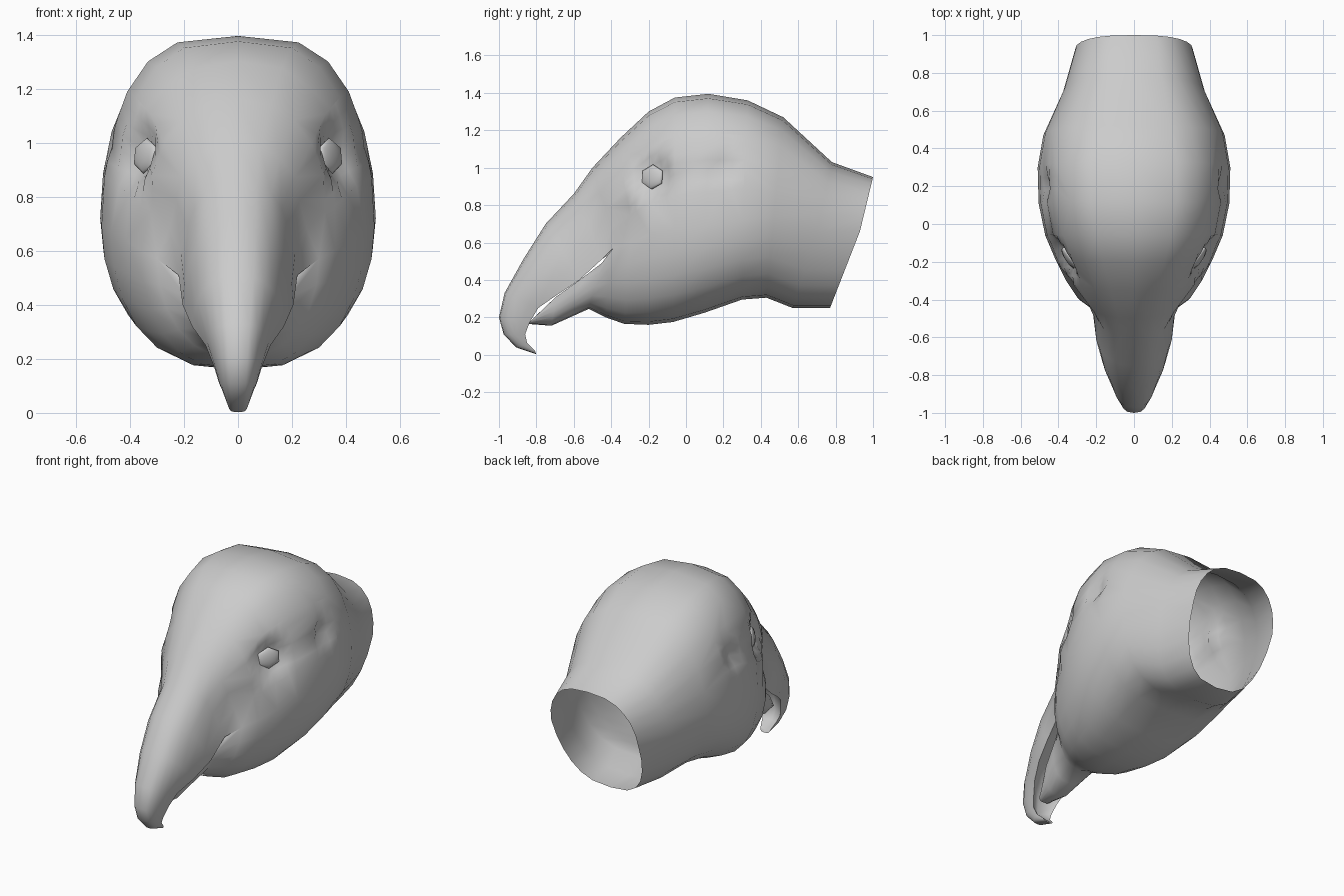
import bpy, bmesh, math
from mathutils import Vector

cube = bpy.data.objects.get("Cube")
if cube:
    bpy.data.objects.remove(cube)

grey = bpy.data.materials.new("plain_grey")
grey.use_nodes = True
grey.diffuse_color = (0.6, 0.6, 0.6, 1)
grey.node_tree.nodes["Principled BSDF"].inputs["Base Color"].default_value = (0.6, 0.6, 0.6, 1)

HALF = 6            # segments from crown to mouth line, and again down to the throat
bm = bmesh.new()


def point(x, y, z):
    return bm.verts.new((x, y, z))


def arc(a, b, width, power, upper):
    """Quarter section from a=(y, z) to b: crown to edge, or edge to chin."""
    row = []
    for i in range(HALF + 1):
        t = math.pi / 2 * i / HALF
        f = 1 - math.cos(t) if upper else math.sin(t)
        s = math.sin(t) if upper else math.cos(t)
        x = width * max(s, 0) ** power if 0 < i < HALF or (i == 0) != upper else 0
        row.append(point(x, a[0] + (b[0] - a[0]) * f, a[1] + (b[1] - a[1]) * f))
    return row


def skin(rows):
    for r0, r1 in zip(rows, rows[1:]):
        for i in range(len(r0) - 1):
            bm.faces.new((r0[i], r0[i + 1], r1[i + 1], r1[i]))


# Skull and neck stations: crown, side, throat (y, z), half width, upper and lower roundness
skull = [
    ((1.00, .95), (.93, .66), (.77, .25), .31, .72, .68),
    ((.78, 1.03), (.70, .66), (.57, .25), .375, .70, .68),
    ((.52, 1.27), (.47, .74), (.43, .305), .48, .66, .65),
    ((.33, 1.36), (.30, .72), (.30, .295), .51, .60, .63),
    ((.12, 1.395), (.11, .69), (.10, .225), .505, .60, .63),
    ((-.06, 1.375), (-.06, .67), (-.07, .175), .47, .64, .65),
    ((-.20, 1.30), (-.19, .64), (-.20, .16), .415, .70, .68),
    ((-.35, 1.16), (-.30, .60), (-.33, .165), .36, .80, .74),
    ((-.50, 1.00), (-.39, .57), (-.43, .20), .30, .95, .9),
]
rows = []
for crown, side, throat, w, p_up, p_low in skull:
    top = arc(crown, side, w, p_up, True)
    low = arc(side, throat, w, p_low, False)
    bm.verts.remove(low[0])
    rows.append(top + low[1:])
skin(rows)
mouth_centre = point(0, -.36, .57)


def mandible(first, stations, upper, depth):
    """Outer shell plus a hollowed inner face, closed at the tip."""
    shell, inner = [first], [mouth_centre]
    for a, b, w, p in stations:
        shell.append(arc(a, b, w, p, upper))
        edge, far = (b, a) if upper else (a, b)
        inner.append(point(0, edge[0] + (far[0] - edge[0]) * depth,
                           edge[1] + (far[1] - edge[1]) * depth))
    skin(shell)
    e = -1 if upper else 0
    for j in range(len(shell) - 1):
        bm.faces.new((shell[j][e], inner[j], inner[j + 1], shell[j + 1][e]))
    bm.faces.new(shell[-1] + [inner[-1]])


# Upper beak, hooked at the tip
mandible(rows[-1][:HALF + 1], [
    ((-.60, .86), (-.45, .51), .22, .85),
    ((-.75, .70), (-.57, .40), .205, .85),
    ((-.87, .51), (-.69, .32), .17, .8),
    ((-.97, .33), (-.79, .25), .12, .75),
    ((-1.0, .20), (-.835, .175), .09, .7),
    ((-.975, .11), (-.86, .11), .07, .65),
    ((-.91, .04), (-.85, .065), .05, .65),
    ((-.80, .003), (-.81, .025), .035, .6)], True, .4)

# Lower jaw, narrower than the beak and tucked up inside it
mandible(rows[-1][HALF:], [
    ((-.45, .49), (-.52, .245), .195, .8),
    ((-.575, .395), (-.62, .20), .15, .8),
    ((-.695, .31), (-.72, .155), .11, .75),
    ((-.82, .19), (-.85, .165), .05, .7)], False, .25)

# Refine the mesh around the eye and ear, then press in the hollows
EYE, EAR, LORE = Vector((-.18, .95)), Vector((.19, 1.0)), Vector((-.40, .74))


def near(co, spot, radius):
    return (Vector((co.y, co.z)) - spot).length < radius


edges = {e for f in bm.faces for e in f.edges
         if any(near(f.calc_center_median(), s, .15) for s in (EYE, EAR))
         and f.calc_center_median().x > .15}
bmesh.ops.subdivide_edges(bm, edges=list(edges), cuts=2, use_grid_fill=True)
for v in bm.verts:
    if v.co.x < .12:
        continue
    for spot, radius, push in ((EYE, .15, (-.06, .03)), (EAR, .10, (-.045, 0)),
                               (LORE, .18, (-.045, .025))):
        d = (Vector((v.co.y, v.co.z)) - spot).length / radius
        if d < 1:
            fall = (1 - d * d) ** 2
            v.co.x += push[0] * fall
            v.co.y += push[1] * fall

bmesh.ops.recalc_face_normals(bm, faces=bm.faces[:])
crown_face = max(bm.faces, key=lambda f: f.calc_center_median().z)
if crown_face.normal.z < 0:
    bmesh.ops.reverse_faces(bm, faces=bm.faces[:])


def finish(name, source, angle):
    mesh = bpy.data.meshes.new(name)
    source.to_mesh(mesh)
    source.free()
    mesh.materials.append(grey)
    obj = bpy.data.objects.new(name, mesh)
    bpy.context.collection.objects.link(obj)
    bpy.ops.object.select_all(action='DESELECT')
    obj.select_set(True)
    bpy.context.view_layer.objects.active = obj
    bpy.ops.object.shade_smooth_by_angle(angle=math.radians(angle))
    return obj


head = finish("bird_head", bm, 60)
mirror = head.modifiers.new("Mirror", 'MIRROR')
mirror.merge_threshold = .002

# Six-sided eyes, flattened and turned outward and forward
for name, side in (("left_eye", 1), ("right_eye", -1)):
    eye_bm = bmesh.new()
    bmesh.ops.create_uvsphere(eye_bm, u_segments=6, v_segments=6, radius=.075)
    eye = finish(name, eye_bm, 60)
    eye.location = (side * .342, -.18, .95)
    eye.scale = (1, .9, .3)
    aim = Vector((side * .82, -.55, .1))
    eye.rotation_euler = aim.to_track_quat('Z', 'Y').to_euler()
